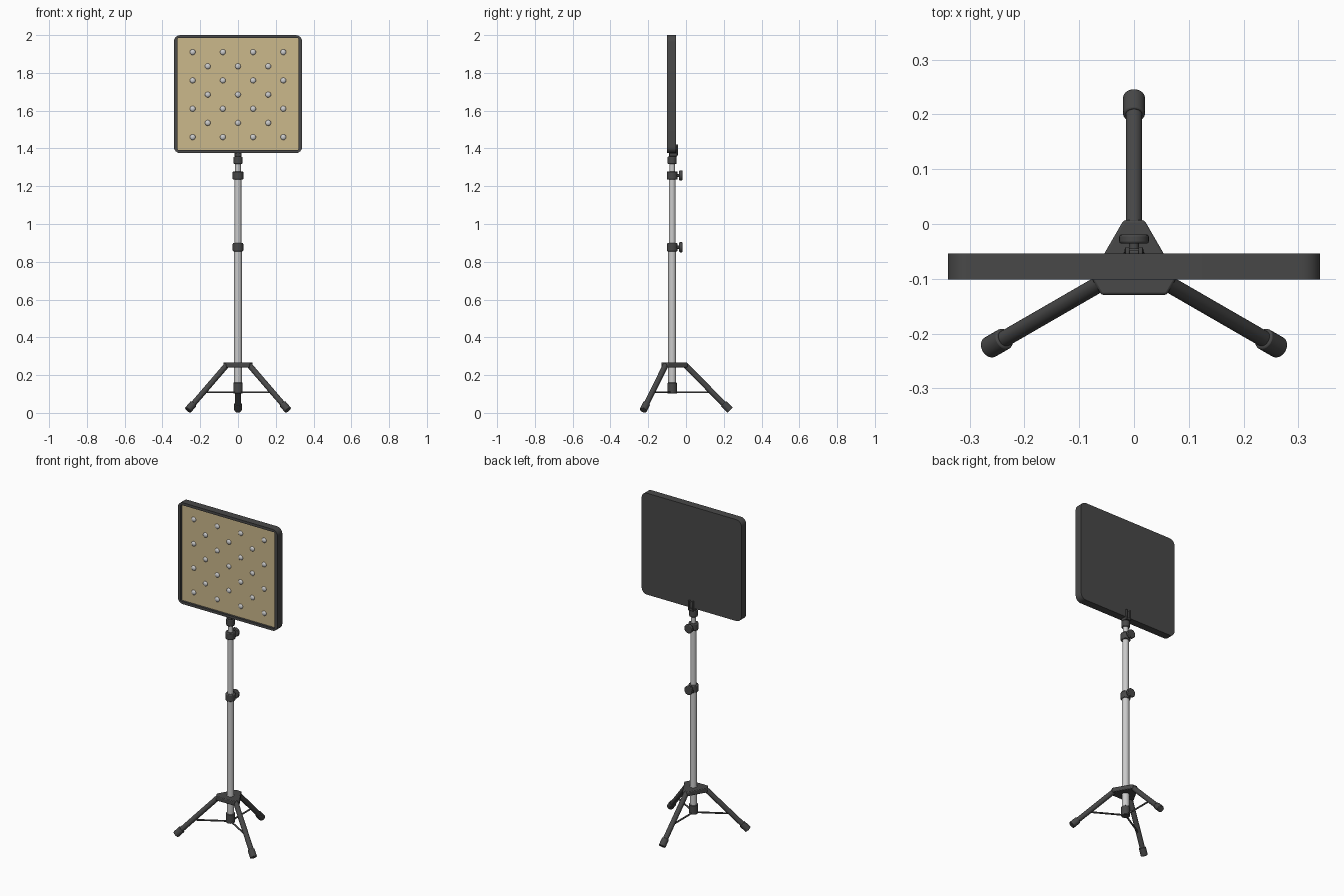
import bpy, bmesh, math
from mathutils import Vector

if "Cube" in bpy.data.objects:
    bpy.data.objects.remove(bpy.data.objects["Cube"])

PY = -0.073  # depth of the pole axis


def mat(name, r, g, b):
    m = bpy.data.materials.new(name)
    m.diffuse_color = (r, g, b, 1)
    m.use_nodes = True
    m.node_tree.nodes["Principled BSDF"].inputs["Base Color"].default_value = m.diffuse_color
    return m


DARK = mat("charcoal plastic", 0.065, 0.065, 0.065)
METAL = mat("light metal", 0.60, 0.60, 0.60)
TAN = mat("tan panel", 0.60, 0.48, 0.26)


def finish(name, bm, m, smooth=True, bevel=0):
    bmesh.ops.recalc_face_normals(bm, faces=bm.faces)
    me = bpy.data.meshes.new(name)
    bm.to_mesh(me)
    bm.free()
    ob = bpy.data.objects.new(name, me)
    bpy.context.collection.objects.link(ob)
    me.materials.append(m)
    if bevel:
        b = ob.modifiers.new("bevel", 'BEVEL')
        b.width, b.segments, b.limit_method = bevel, 2, 'ANGLE'
    if smooth:
        bpy.ops.object.select_all(action='DESELECT')
        ob.select_set(True)
        bpy.context.view_layer.objects.active = ob
        bpy.ops.object.shade_smooth_by_angle(angle=math.radians(35))
    return ob


def rod(name, a, b, r, m=DARK, sides=24, bevel=0):
    a, b = Vector(a), Vector(b)
    d = b - a
    bm = bmesh.new()
    bmesh.ops.create_cone(bm, cap_ends=True, segments=sides, radius1=r, radius2=r, depth=d.length)
    bmesh.ops.transform(bm, matrix=d.to_track_quat('Z', 'Y').to_matrix().to_4x4(), verts=bm.verts)
    bmesh.ops.translate(bm, vec=(a + b) / 2, verts=bm.verts)
    return finish(name, bm, m, True, bevel)


def upright(name, z0, z1, r, m=DARK, bevel=0):
    return rod(name, (0, PY, z0), (0, PY, z1), r, m, 24, bevel)


def box(name, x0, x1, y0, y1, z0, z1, bevel=0.0):
    bm = bmesh.new()
    bmesh.ops.create_cube(bm, size=1)
    for v in bm.verts:
        v.co = (x1 if v.co.x > 0 else x0, y1 if v.co.y > 0 else y0, z1 if v.co.z > 0 else z0)
    return finish(name, bm, DARK, True, bevel)


def rounded(x, z0, z1, rad, n=6):
    pts = []
    for cx, cz, start in ((x - rad, z1 - rad, 0), (rad - x, z1 - rad, 90),
                          (rad - x, z0 + rad, 180), (x - rad, z0 + rad, 270)):
        for i in range(n + 1):
            t = math.radians(start + 90 * i / n)
            pts.append((cx + rad * math.cos(t), cz + rad * math.sin(t)))
    return pts


# Panel housing: rounded tray with a raised rim
Y_FRONT, Y_FACE, Y_BACK = -0.101, -0.088, -0.054
outer = rounded(0.34, 1.375, 2.0, 0.035)
inner = rounded(0.32, 1.391, 1.984, 0.006)
bm = bmesh.new()
loops = [[bm.verts.new((x, y, z)) for x, z in pts]
         for pts, y in ((outer, Y_BACK), (outer, Y_FRONT), (inner, Y_FRONT), (inner, Y_FACE))]
n = len(outer)
for la, lb in zip(loops, loops[1:]):
    for i in range(n):
        bm.faces.new((la[i], la[(i + 1) % n], lb[(i + 1) % n], lb[i]))
bm.faces.new(loops[0])
tray_floor = bm.faces.new(loops[-1])
tray_floor.material_index = 1
housing = finish("panel_housing", bm, DARK)
housing.data.materials.append(TAN)

# Staggered domed studs on the panel face
bm = bmesh.new()
for row in range(7):
    xs = (-0.24, -0.08, 0.08, 0.24) if row % 2 == 0 else (-0.16, 0, 0.16)
    for x in xs:
        vs = bmesh.ops.create_uvsphere(bm, u_segments=16, v_segments=8, radius=0.015)["verts"]
        for v in vs:
            v.co = (v.co.x + x, v.co.y * 0.6 + Y_FACE, v.co.z + 1.91 - 0.075 * row)
finish("panel_studs", bm, METAL)

# Telescoping pole
upright("lower_tube", 0.11, 0.88, 0.021, METAL)
upright("middle_tube", 0.87, 1.26, 0.018, METAL)
upright("upper_tube", 1.25, 1.33, 0.015, METAL)
upright("pole_head", 1.318, 1.357, 0.024, bevel=0.004)
upright("pole_neck", 1.35, 1.38, 0.016)

# Height clamps with rear thumb knobs
for label, z in (("lower", 0.877), ("upper", 1.257)):
    upright(label + "_clamp", z - 0.022, z + 0.022, 0.028, bevel=0.005)
    rod(label + "_knob_stem", (0, PY + 0.02, z), (0, -0.033, z), 0.009, sides=16)
    rod(label + "_knob", (0, -0.036, z), (0, -0.019, z), 0.027, bevel=0.004)

# Bracket behind the panel
box("bracket_base", -0.018, 0.018, -0.088, -0.045, 1.358, 1.376, 0.003)
box("bracket_plate", -0.017, 0.017, -0.056, -0.048, 1.36, 1.415, 0.003)
for s in (-1, 1):
    box("bracket_rib", s * 0.012 - 0.004, s * 0.012 + 0.004, -0.056, -0.042, 1.365, 1.42, 0.002)

# Tripod hub: triangle with cut corners
dirs = [Vector((math.cos(math.radians(a)), math.sin(math.radians(a)), 0)) for a in (90, 210, 330)]
axis = Vector((0, PY, 0))
bm = bmesh.new()
ring = []
for d in dirs:
    side = Vector((-d.y, d.x, 0))
    for s in (-1, 1):
        ring.append(axis + d * 0.08 + side * 0.019 * s)
lo = [bm.verts.new(p + Vector((0, 0, 0.241))) for p in ring]
hi = [bm.verts.new(p + Vector((0, 0, 0.268))) for p in ring]
bm.faces.new(lo)
bm.faces.new(hi)
for i in range(6):
    j = (i + 1) % 6
    bm.faces.new((lo[i], lo[j], hi[j], hi[i]))
finish("tripod_hub", bm, DARK, True, 0.004)
upright("lower_sleeve", 0.103, 0.16, 0.025, bevel=0.003)

# Legs, rubber feet and braces
for i, d in enumerate(dirs):
    top = axis + d * 0.068 + Vector((0, 0, 0.254))
    foot = axis + d * 0.306 + Vector((0, 0, 0.0145))
    back = (top - foot).normalized()
    rod(f"leg_{i}", top, foot + back * 0.01, 0.015)
    rod(f"foot_{i}", foot + back * 0.048, foot, 0.02, bevel=0.003)
    h = Vector((0, 0, 0.109))
    rod(f"brace_{i}", axis + d * 0.015 + h, axis + d * 0.212 + h, 0.005, sides=12)
